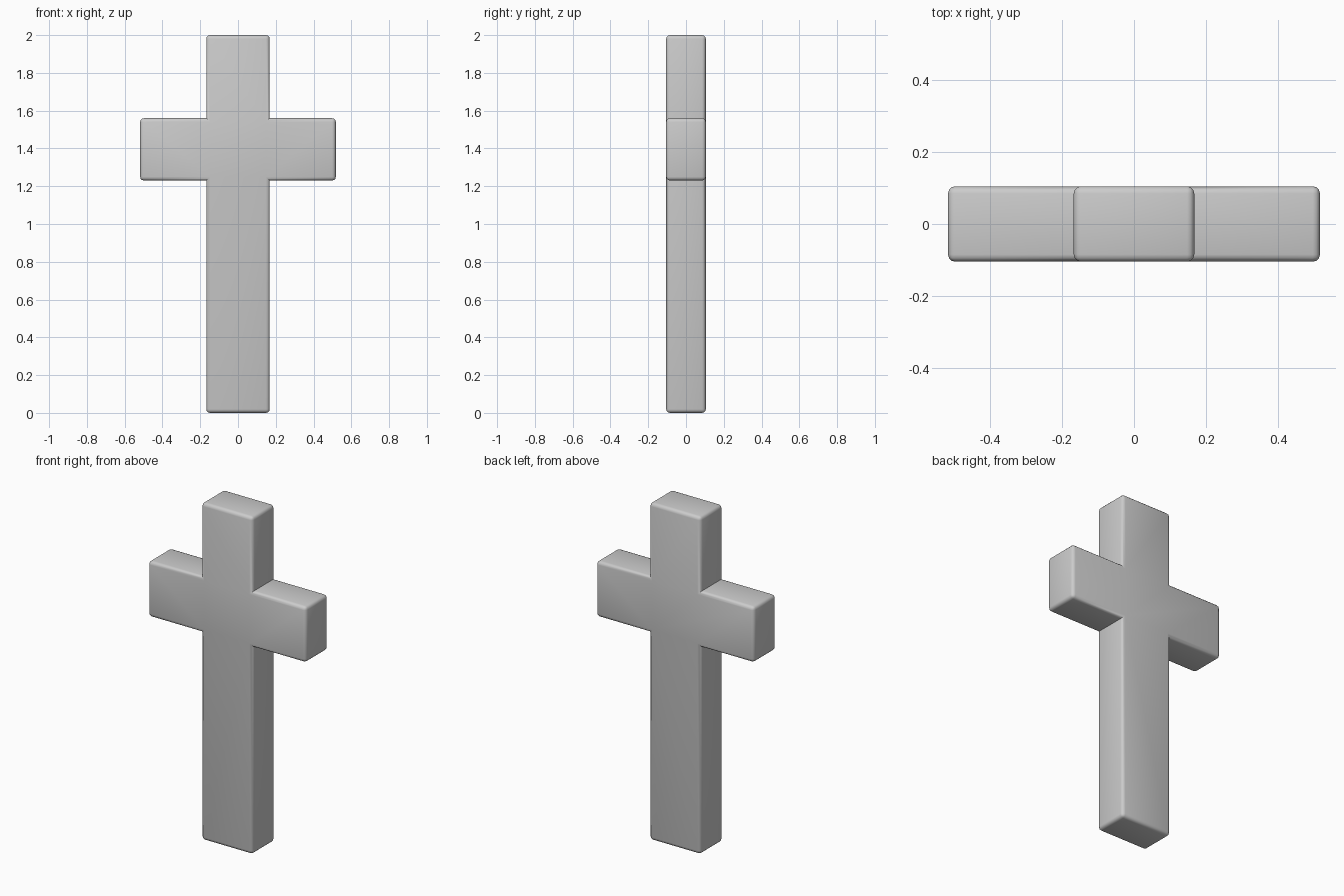
import bpy, bmesh

cube = bpy.data.objects.get("Cube")
if cube:
    bpy.data.objects.remove(cube, do_unlink=True)

# Single grey material
grey = bpy.data.materials.new("plain_grey")
grey.use_nodes = True
colour = (0.6, 0.6, 0.6, 1)
grey.diffuse_color = colour
grey.node_tree.nodes["Principled BSDF"].inputs["Base Color"].default_value = colour

POST, ARM, DEPTH = 0.168, 0.518, 0.105
LOW, HIGH, TOP = 1.23, 1.56, 2.0

# Cross outline: right half, mirrored for the left
half = [(POST, 0), (POST, LOW), (ARM, LOW), (ARM, HIGH), (POST, HIGH), (POST, TOP)]
outline = half + [(-x, z) for x, z in reversed(half)]

bm = bmesh.new()
front = bm.faces.new([bm.verts.new((x, -DEPTH, z)) for x, z in outline])
result = bmesh.ops.extrude_face_region(bm, geom=[front], use_keep_orig=True)
for v in result["geom"]:
    if isinstance(v, bmesh.types.BMVert):
        v.co.y = DEPTH
bmesh.ops.recalc_face_normals(bm, faces=bm.faces)

# Round the outer edges, keep the inner corners crisp
bm.normal_update()
outer = [e for e in bm.edges if e.is_convex]
bmesh.ops.bevel(bm, geom=outer, offset=0.02, offset_type='OFFSET',
                segments=3, profile=0.5, affect='EDGES', clamp_overlap=True)

mesh = bpy.data.meshes.new("cross")
bm.to_mesh(mesh)
bm.free()
mesh.materials.append(grey)
cross = bpy.data.objects.new("cross", mesh)
bpy.context.collection.objects.link(cross)

# Smooth shading with sharp inner corners
bpy.context.view_layer.objects.active = cross
cross.select_set(True)
bpy.ops.object.shade_smooth_by_angle(angle=0.7)
